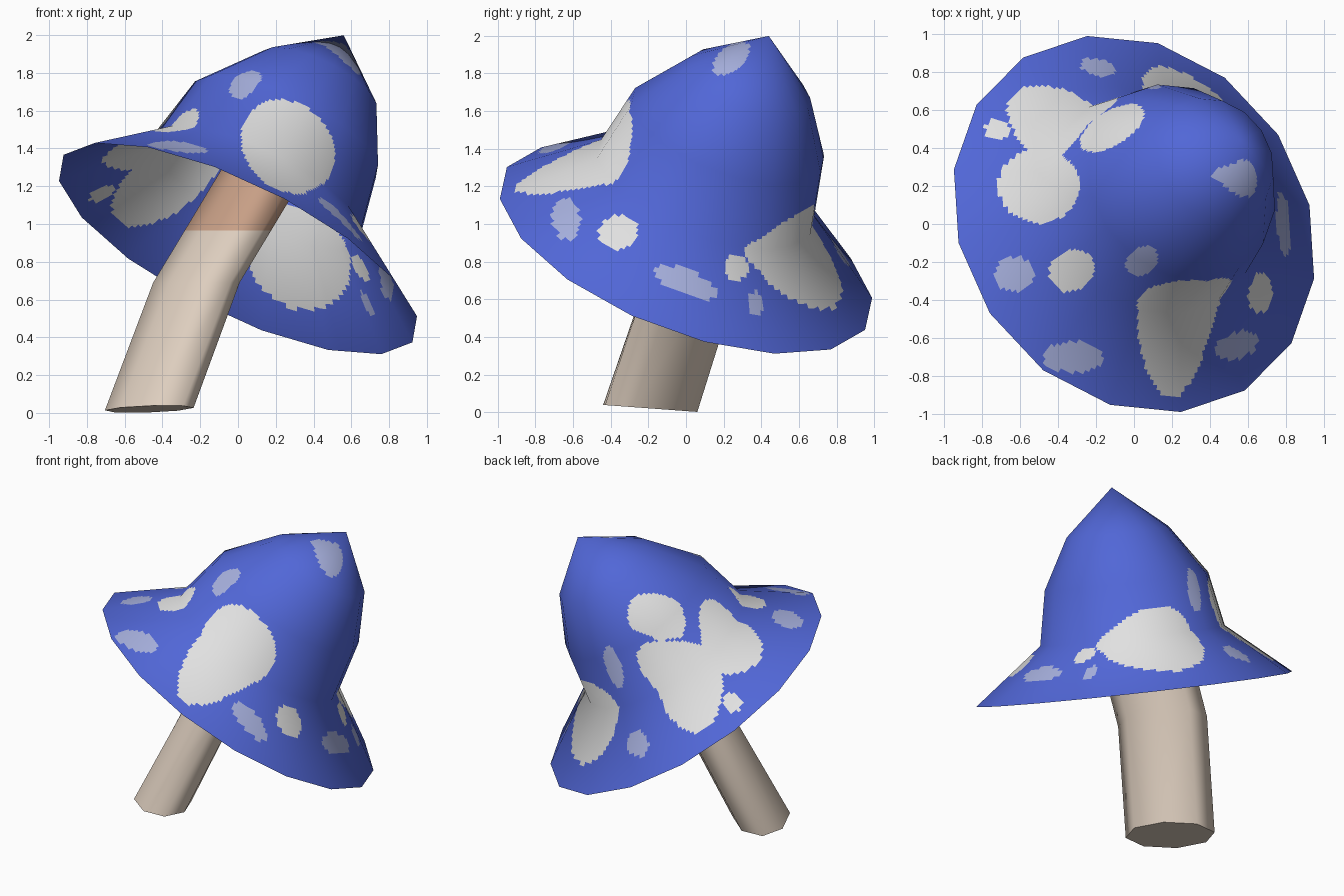
import bpy, math
from mathutils import Vector

if "Cube" in bpy.data.objects:
    bpy.data.objects.remove(bpy.data.objects["Cube"])


def material(name, rgb):
    m = bpy.data.materials.new(name)
    m.diffuse_color = (*rgb, 1)
    m.use_nodes = True
    m.node_tree.nodes["Principled BSDF"].inputs["Base Color"].default_value = m.diffuse_color
    return m


BLUE = material("cap blue", (0.083, 0.135, 0.68))
WHITE = material("spot white", (0.75, 0.75, 0.75))
PALE = material("spot pale blue", (0.38, 0.43, 0.72))
CREAM = material("stem cream", (0.73, 0.62, 0.52))
TAN = material("stem tan", (0.58, 0.35, 0.24))


def add_object(name, verts, faces, mats):
    me = bpy.data.meshes.new(name)
    me.from_pydata(verts, [], faces)
    for m in mats:
        me.materials.append(m)
    me.update()
    ob = bpy.data.objects.new(name, me)
    bpy.context.collection.objects.link(ob)
    return ob


# Tilted cap frame: centre of the rim, axis, and a first rim corner
centre = Vector((0, 0, 0.87))
axis = Vector((0.42, 0.33, 0.847)).normalized()
U = Vector((-0.25, 1.0, -0.266))
U = (U - axis * U.dot(axis)).normalized()
V = axis.cross(U)
lean = Vector((-0.047, -0.012, 0.028))

# Bell profile: radius, height, sideways offset factor
profile = [(1.053, 0, 0), (0.615, 0.35, 1), (0.545, 0.71, 1), (0.34, 1.04, 0.2), (0, 1.335, 0)]
SIDES, SUB_A, SUB_P = 16, 16, 20


def seg_normal(k):
    (r0, h0, _), (r1, h1, _) = profile[k], profile[k + 1]
    return Vector((h1 - h0, r0 - r1)).normalized()


last = len(profile) - 1
pnorm = [seg_normal(0)]
pnorm += [(seg_normal(k - 1) + seg_normal(k)).normalized() for k in range(1, last)]
pnorm += [Vector((0, 1))]

# Cap: 16-sided bell, finely cut so the spots get clean edges
corner = [U * math.cos(a) + V * math.sin(a)
          for a in (2 * math.pi * k / SIDES for k in range(SIDES + 1))]
around, rows = SIDES * SUB_A, last * SUB_P
verts, normals, faces = [], [], []
for j in range(rows):
    k, t = j // SUB_P, (j % SUB_P) / SUB_P
    r, h, o = (p + (q - p) * t for p, q in zip(profile[k], profile[k + 1]))
    pn = pnorm[k].lerp(pnorm[k + 1], t)
    for i in range(around):
        d = corner[i // SUB_A].lerp(corner[i // SUB_A + 1], (i % SUB_A) / SUB_A)
        verts.append(centre + axis * h + lean * o + d * r)
        normals.append((d * pn.x + axis * pn.y).normalized())
verts.append(centre + axis * profile[-1][1])
normals.append(axis.copy())
for j in range(rows):
    for i in range(around):
        a, b = j * around + i, j * around + (i + 1) % around
        if j < rows - 1:
            faces.append((a, b, b + around, a + around))
        else:
            faces.append((a, b, len(verts) - 1))
cap = add_object("mushroom_cap", verts, faces, [BLUE, WHITE, PALE])

# Spots: ellipses projected from a side: side, zone, centre, half sizes, turn, colour
sides = {"top": (0, 1, Vector((0, 0, 1))), "right": (1, 2, Vector((1, 0, 0))),
         "front": (0, 2, Vector((0, -1, 0))), "back": (0, 2, Vector((0, 1, 0)))}
zones = {"brim": (-1, 0.36), "bell": (0.34, 2), "all": (-1, 2)}
spots = [
    ("top", "bell", -0.115, 0.505, 0.19, 0.09, 32, 1),
    ("top", "all", -0.50, 0.20, 0.215, 0.195, 0, 1),
    ("back", "all", -0.37, 1.24, 0.35, 0.17, 38, 1),
    ("top", "brim", -0.72, 0.50, 0.068, 0.05, 0, 1),
    ("top", "brim", -0.19, 0.825, 0.095, 0.045, -12, 2),
    ("back", "bell", 0.08, 1.28, 0.15, 0.06, 75, 2),
    ("back", "all", 0.32, 0.82, 0.30, 0.25, 135, 1),
    ("top", "brim", -0.63, -0.265, 0.10, 0.095, 0, 2),
    ("top", "all", -0.33, -0.245, 0.125, 0.105, 30, 1),
    ("top", "bell", 0.04, -0.195, 0.09, 0.07, 35, 2),
    ("front", "all", 0.265, 1.41, 0.27, 0.225, -45, 1),
    ("right", "bell", 0.24, 1.88, 0.115, 0.065, 40, 2),
    ("top", "brim", -0.32, -0.70, 0.16, 0.08, 0, 2),
    ("top", "brim", 0.54, -0.64, 0.115, 0.07, 20, 2),
    ("right", "brim", -0.36, 0.955, 0.108, 0.092, 15, 1),
    ("right", "brim", 0.0, 0.69, 0.175, 0.065, -22, 2),
    ("right", "brim", 0.27, 0.77, 0.062, 0.072, 0, 1),
    ("right", "brim", 0.37, 0.58, 0.045, 0.06, 0, 2),
]


def spot_colour(c, n):
    h = (c - centre).dot(axis)
    for side, zone, cu, cv, a, b, turn, col in spots:
        ui, vi, facing = sides[side]
        lo, hi = zones[zone]
        if n.dot(facing) <= 0 or not lo < h < hi:
            continue
        du, dv, w = c[ui] - cu, c[vi] - cv, math.radians(turn)
        p = du * math.cos(w) + dv * math.sin(w)
        q = dv * math.cos(w) - du * math.sin(w)
        if (p / a) ** 2 + (q / b) ** 2 < 1:
            return col
    return 0


for f in cap.data.polygons:
    f.material_index = spot_colour(f.center, f.normal)
    f.use_smooth = True
cap.data.normals_split_custom_set_from_vertices(normals)

# Stem: bent oval tube with eight sides, tan near the top
rings = [((-0.47, -0.19, 0.02), 0.30, 0.19, 0.074), ((-0.22, 0.03, 0.69), 0.30, 0.18, 0.0),
         ((-0.054, 0.10, 0.965), 0.30, 0.18, 0.0), ((0.22, 0.20, 1.42), 0.30, 0.18, 0.0)]
verts, faces = [], [tuple(reversed(range(8)))]
for (x, y, z), major, minor, slope in rings:
    for k in range(8):
        a = math.pi * k / 4
        p, q = minor * math.cos(a), major * math.sin(a)
        dx, dy = 0.8 * p - 0.6 * q, 0.6 * p + 0.8 * q
        verts.append((x + dx, y + dy, max(0, z - slope * dy)))
for j in range(len(rings) - 1):
    for k in range(8):
        a, b = j * 8 + k, j * 8 + (k + 1) % 8
        faces.append((a, b, b + 8, a + 8))
stem = add_object("mushroom_stem", verts, faces, [CREAM, TAN])
for f in stem.data.polygons:
    f.use_smooth = f.index > 0
    f.material_index = 1 if f.center.z > 0.97 else 0
